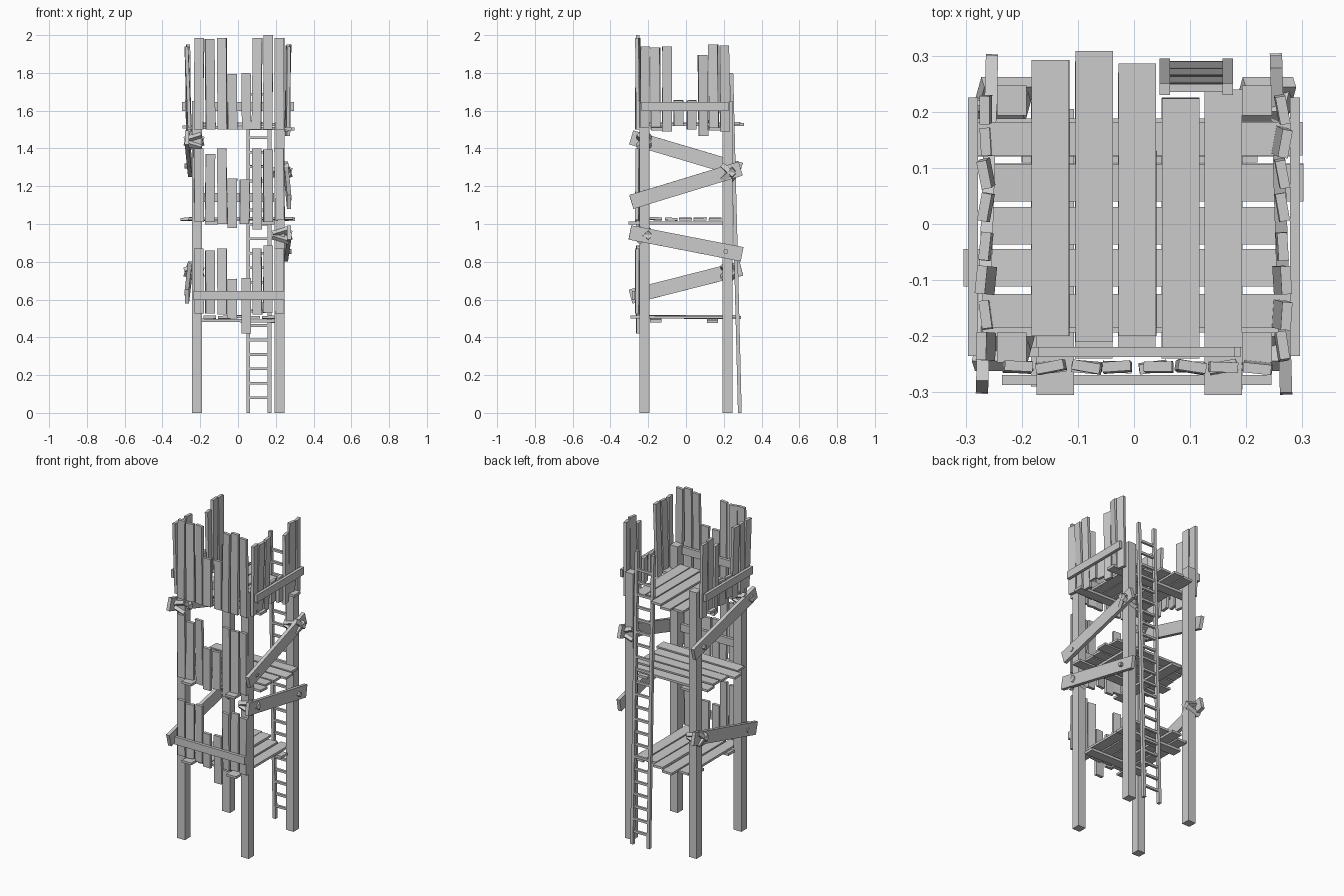
import bpy, bmesh, math, random
from mathutils import Matrix, Vector, Euler

random.seed(4)

def jit(a):
    return random.uniform(-a, a)

def make(name, boxes):
    """One object from a list of (centre, size, rotation) boxes."""
    bm = bmesh.new()
    for c, s, r in boxes:
        m = Matrix.Translation(c) @ Euler(r).to_matrix().to_4x4() @ Matrix.Diagonal((*s, 1))
        bmesh.ops.create_cube(bm, size=1, matrix=m)
    me = bpy.data.meshes.new(name)
    bm.to_mesh(me)
    bm.free()
    ob = bpy.data.objects.new(name, me)
    bpy.context.collection.objects.link(ob)
    return ob

# Corner posts
make("corner_posts", [((x, y, 0.825), (0.053, 0.053, 1.65), (0, 0, 0))
                      for x in (-0.218, 0.219) for y in (-0.22, 0.22)])

# Decks with planks front to back: (x centre, y start, y end), on two cross beams
def deck_y(name, z, planks, beams):
    make(name + "_planks", [((x, (a + b) / 2, z + jit(0.003)), (0.067, b - a, 0.014),
                             (jit(0.006), jit(0.03), 0)) for x, a, b in planks])
    make(name + "_beams", [(((a + b) / 2, y, z - 0.02), (b - a, 0.06, 0.016), (0, jit(0.02), 0))
                           for y, a, b in beams])

deck_y("lower_deck", 0.508,
       [(-0.15, -0.29, 0.24), (-0.072, -0.24, 0.29), (0.005, -0.235, 0.27),
        (0.083, -0.24, 0.225), (0.16, -0.295, 0.24)],
       [(0.14, -0.2, 0.22), (-0.16, -0.2, 0.2)])
deck_y("top_deck", 1.528,
       [(-0.149, -0.2, 0.292), (-0.071, -0.21, 0.308), (0.006, -0.2, 0.286),
        (0.083, -0.22, 0.224), (0.159, -0.22, 0.24)],
       [(0.152, -0.295, 0.3), (-0.155, -0.27, 0.285)])

# Middle deck: planks side to side on two beams
make("middle_deck_planks",
     [(((a + b) / 2, y, 1.026 + jit(0.003)), (b - a, 0.067, 0.014), (jit(0.05), jit(0.006), 0))
      for y, a, b in [(0.154, -0.28, 0.28), (0.074, -0.26, 0.302), (-0.003, -0.265, 0.27),
                      (-0.078, -0.304, 0.265), (-0.16, -0.265, 0.29)]])
make("middle_deck_beams", [((x, -0.05, 1.006), (0.067, 0.51, 0.015), (0, 0, 0))
                           for x in (-0.14, 0.159)])

# Front walls: shared plank x positions, per-wall (bottom, top) heights
XS = (-0.207, -0.148, -0.084, -0.03, 0.044, 0.101, 0.159, 0.22)
def front_wall(name, spans, rail_y, rail_z, rail_x, shifts={}):
    make(name + "_planks",
         [((x + shifts.get(i, 0), -0.255, (a + b) / 2), (0.05, 0.018, b - a),
           (jit(0.012), jit(0.012), jit(0.2)))
          for i, (x, (a, b)) in enumerate(zip(XS, spans))])
    make(name + "_rail", [(((rail_x[0] + rail_x[1]) / 2, rail_y, rail_z),
                           (rail_x[1] - rail_x[0], 0.018, 0.047), (0, 0, 0))])

front_wall("lower_front_wall",
           [(.525, .87), (.525, .86), (.52, .87), (.5, .71), (.42, .715), (.52, .87),
            (.53, .885), (.525, .87)], -0.278, 0.622, (-0.235, 0.245))
front_wall("middle_front_wall",
           [(1.01, 1.4), (1.01, 1.37), (1.0, 1.4), (.98, 1.24), (1.0, 1.235), (.97, 1.4),
            (1.01, 1.395), (1.02, 1.4)], -0.228, 1.14, (-0.19, 0.19), {4: -0.01})
front_wall("top_front_wall",
           [(1.5, 1.985), (1.5, 1.98), (1.5, 1.985), (1.5, 1.795), (1.5, 1.8), (1.5, 1.985),
            (1.5, 2.0), (1.5, 1.985)], -0.228, 1.622, (-0.17, 0.18))

# Top side walls, mirrored left and right, rail outside
YS = (-0.218, -0.162, -0.1, -0.04, 0.03, 0.09, 0.146, 0.204)
SIDE = [(1.51, 1.94), (1.5, 1.935), (1.49, 1.94), (1.52, 1.655), (1.5, 1.655),
        (1.465, 1.895), (1.5, 1.95), (1.49, 1.945)]
for name, s in (("left", -1), ("right", 1)):
    make(f"top_{name}_wall_planks",
         [((s * 0.264, y, (a + b) / 2), (0.018, 0.05, b - a),
           (jit(0.01), s * 0.02 + jit(0.02), jit(0.2))) for y, (a, b) in zip(YS, SIDE)])
    make(f"top_{name}_wall_rail", [((s * 0.287, -0.005, 1.622), (0.018, 0.46, 0.047), (0, 0, 0))])

# Diagonal side braces, lashed at one end and nailed at the other
def brace(name, side, zf, zb, lash):
    ang = math.atan2(zb - zf, 0.59)
    make(name, [((side * 0.262, 0, (zf + zb) / 2), (0.022, 0.605, 0.077), (ang, 0, side * 0.03))])
    def at(y):
        return zf + (zb - zf) * (y + 0.295) / 0.59
    yl = 0.222 * lash
    make(name + "_lashing", [((side * 0.233, yl, at(yl)), (0.094, 0.084, 0.026),
                              (t * 0.75, t * 0.3, 0)) for t in (-1, 1)])
    bm = bmesh.new()
    m = Matrix.Translation((side * 0.273, -0.95 * yl, at(-yl))) @ Matrix.Rotation(math.pi / 2, 4, 'Y')
    bmesh.ops.create_cone(bm, cap_ends=True, segments=8, radius1=0.013, radius2=0.013,
                          depth=0.022, matrix=m)
    me = bpy.data.meshes.new(name + "_nail")
    bm.to_mesh(me)
    bm.free()
    bpy.context.collection.objects.link(bpy.data.objects.new(name + "_nail", me))

brace("right_upper_brace", 1, 1.115, 1.295, 1)
brace("right_lower_brace", 1, 0.955, 0.84, -1)
brace("left_upper_brace", -1, 1.46, 1.285, -1)
brace("left_lower_brace", -1, 0.615, 0.765, 1)

# Leaning ladder at the back
def ladder_y(z):
    return 0.285 - 0.045 * z / 1.8
lean = math.atan2(0.045, 1.8)
make("ladder_rails", [((x, ladder_y(0.9), 0.9), (0.019, 0.02, 1.8), (lean, 0, 0))
                      for x in (0.055, 0.167)])
make("ladder_rungs", [((0.111, ladder_y(z), z), (0.1, 0.014, 0.014), (lean, 0, 0))
                      for z in [0.08 + 0.0765 * i for i in range(22)]])
